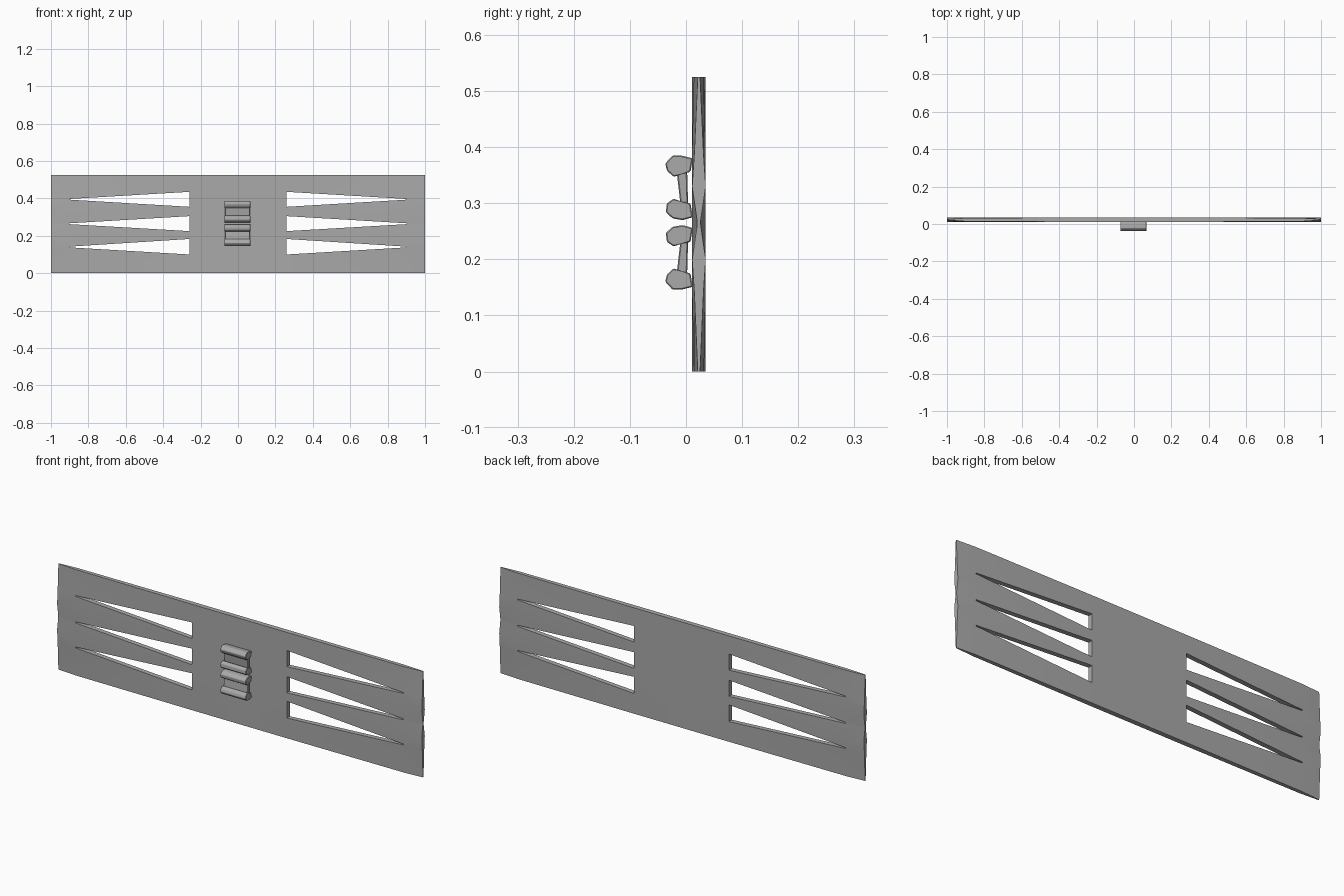
import bpy
import bmesh
import math

cube = bpy.data.objects.get("Cube")
if cube:
    bpy.data.objects.remove(cube)

grey = bpy.data.materials.new("plain_grey")
grey.use_nodes = True
colour = (0.4, 0.4, 0.4, 1)
grey.diffuse_color = colour
grey.node_tree.nodes["Principled BSDF"].inputs["Base Color"].default_value = colour


def finish(name, bm, angle):
    bmesh.ops.recalc_face_normals(bm, faces=bm.faces)
    mesh = bpy.data.meshes.new(name)
    bm.to_mesh(mesh)
    bm.free()
    mesh.materials.append(grey)
    obj = bpy.data.objects.new(name, mesh)
    bpy.context.collection.objects.link(obj)
    bpy.ops.object.select_all(action='DESELECT')
    obj.select_set(True)
    bpy.context.view_layer.objects.active = obj
    bpy.ops.object.shade_smooth_by_angle(angle=math.radians(angle))
    return obj


# Panel stations: x, row heights, half thickness of each row
CENTRE_Y = 0.023
end = ([0, .14, .2, .262, .268, .33, .39, .525],
       [.002, .008, .012, .003, .003, .012, .008, .002])
tip = ([0, .138, .142, .262, .267, .393, .397, .525],
       [.009, .012, .012, .012, .012, .012, .012, .009])
root = ([0, .1, .183, .225, .305, .355, .435, .525], [.012] * 8)
stations = [(-1, end), (-.9, tip), (-.26, root), (0, root),
            (.26, root), (.9, tip), (1, end)]

# Slotted panel: front and back skins, with walls along every open edge
bm = bmesh.new()
front, back = {}, {}
for i, (x, (heights, halves)) in enumerate(stations):
    for j, (z, half) in enumerate(zip(heights, halves)):
        front[i, j] = bm.verts.new((x, CENTRE_Y - half, z))
        back[i, j] = bm.verts.new((x, CENTRE_Y + half, z))

edge_use = {}
for i in range(len(stations) - 1):
    for j in range(7):
        if i in (1, 4) and j in (1, 3, 5):
            continue  # wedge slot
        loop = [(i, j), (i + 1, j), (i + 1, j + 1), (i, j + 1)]
        bm.faces.new([front[k] for k in loop])
        bm.faces.new([back[k] for k in reversed(loop)])
        for a, b in zip(loop, loop[1:] + loop[:1]):
            edge_use.setdefault(frozenset((a, b)), []).append((a, b))
for use in edge_use.values():
    if len(use) == 1:
        a, b = use[0]
        bm.faces.new((front[b], front[a], back[a], back[b]))
finish("slotted_panel", bm, 40)


# Clip parts: side profiles (y, z) drawn out across x
def extrude_profile(name, points, x0, x1):
    bm = bmesh.new()
    rings = [[bm.verts.new((x, y, z)) for y, z in points] for x in (x0, x1)]
    bm.faces.new(rings[0])
    bm.faces.new(rings[1])
    for k in range(len(points)):
        n = (k + 1) % len(points)
        bm.faces.new((rings[0][k], rings[0][n], rings[1][n], rings[1][k]))
    bmesh.ops.bevel(bm, geom=bm.edges[:], offset=.002, segments=1, affect='EDGES')
    finish(name, bm, 20)


hook_outer = [(.008, .356), (.012, .38), (-.008, .385), (-.024, .385),
              (-.037, .371), (-.034, .358), (-.022, .347), (-.008, .352)]
hook_inner = [(.012, .275), (.008, .3), (-.008, .303), (-.022, .308),
              (-.034, .3), (-.036, .284), (-.024, .273), (-.006, .27)]
web = [(-.017, .36), (.002, .358), (.004, .29), (-.009, .29)]

for side, drop in (("upper", 0), ("lower", .531)):
    for part, profile in (("outer_hook", hook_outer), ("inner_hook", hook_inner),
                          ("web", web)):
        # The lower clip is the upper one turned over
        pts = [(y, drop - z if drop else z) for y, z in profile]
        inset = .004 if part == "web" else 0
        extrude_profile(f"{side}_clip_{part}", pts, -.073 + inset, .067 - inset)
